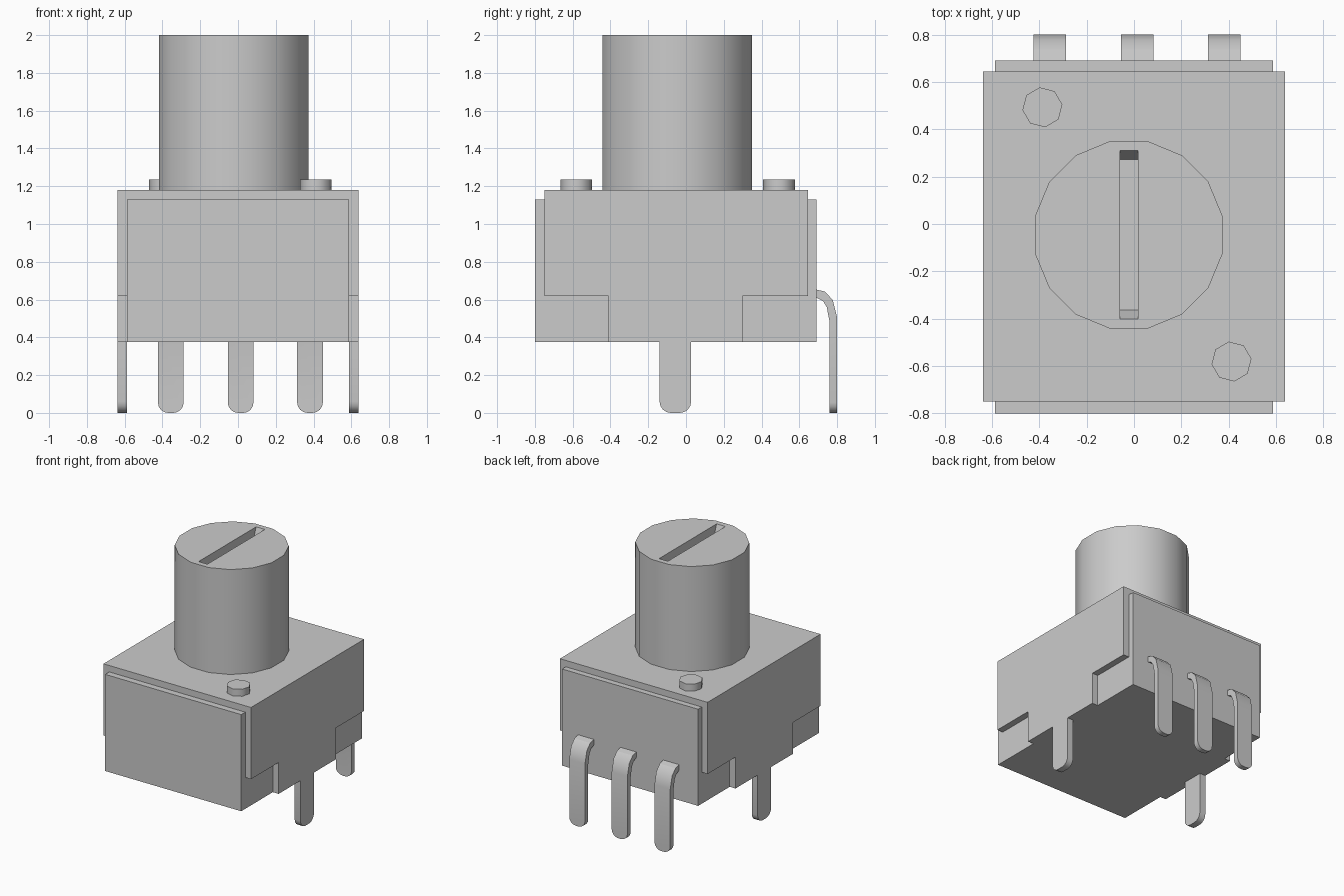
import bpy, bmesh, math
from mathutils import Matrix, Vector

if "Cube" in bpy.data.objects:
    bpy.data.objects.remove(bpy.data.objects["Cube"], do_unlink=True)

grey = bpy.data.materials.new("plain grey")
grey.use_nodes = True
GREY = (0.6, 0.6, 0.6, 1)
grey.diffuse_color = GREY
grey.node_tree.nodes["Principled BSDF"].inputs["Base Color"].default_value = GREY


def finish(name, bm):
    bmesh.ops.recalc_face_normals(bm, faces=bm.faces)
    mesh = bpy.data.meshes.new(name)
    bm.to_mesh(mesh)
    bm.free()
    mesh.materials.append(grey)
    ob = bpy.data.objects.new(name, mesh)
    bpy.context.collection.objects.link(ob)
    return ob


def prism(name, axis, profile, lo, hi, tip_radius=0):
    """Extrude a profile along x or y; tip_radius rounds the edges on the ground."""
    def place(a, b, t):
        return (t, a, b) if axis == "x" else (a, t, b)
    bm = bmesh.new()
    face = bm.faces.new([bm.verts.new(place(a, b, lo)) for a, b in profile])
    new = bmesh.ops.extrude_face_region(bm, geom=[face])["geom"]
    bmesh.ops.translate(bm, vec=place(0, 0, hi - lo),
                        verts=[v for v in new if isinstance(v, bmesh.types.BMVert)])
    if tip_radius:
        # round the corners across the width of a pin
        along = Vector((1, 0, 0)) if name.startswith("cover") else Vector((0, 1, 0))
        tips = [e for e in bm.edges
                if all(v.co.z < 0.001 for v in e.verts)
                and abs((e.verts[0].co - e.verts[1].co).normalized().dot(along)) > 0.9]
        bmesh.ops.bevel(bm, geom=tips, offset=tip_radius, segments=4,
                        profile=0.5, affect="EDGES")
    return finish(name, bm)


def box(name, x0, x1, y0, y1, z0, z1):
    return prism(name, "x", [(y0, z0), (y1, z0), (y1, z1), (y0, z1)], x0, x1)


def cylinder(name, x, y, z0, z1, radius, sides, turn):
    bm = bmesh.new()
    bmesh.ops.create_cone(
        bm, cap_ends=True, segments=sides, radius1=radius, radius2=radius, depth=z1 - z0,
        matrix=Matrix.Translation((x, y, (z0 + z1) / 2)) @ Matrix.Rotation(math.radians(turn), 4, "Z"))
    return finish(name, bm)


def combine(ob, tool, operation):
    """Apply a boolean and remove the tool object."""
    mod = ob.modifiers.new("combine", "BOOLEAN")
    mod.operation, mod.object, mod.solver = operation, tool, "EXACT"
    bpy.context.view_layer.objects.active = ob
    bpy.ops.object.modifier_apply(modifier=mod.name)
    bpy.data.objects.remove(tool, do_unlink=True)


def smooth(ob, degrees):
    bpy.ops.object.select_all(action="DESELECT")
    ob.select_set(True)
    bpy.context.view_layer.objects.active = ob
    bpy.ops.object.shade_smooth_by_angle(angle=math.radians(degrees))


BASE, TOP, IN, OUT = 0.375, 1.18, 0.588, 0.638

# Housing block
box("housing", -IN, IN, -0.80, 0.69, BASE, 1.13)

# Folded cover: top sheet and two side sheets, each with a tab and a mounting pin
side = [(-0.75, TOP), (-0.75, 0.62), (-0.41, 0.62), (-0.41, BASE), (-0.14, BASE), (-0.14, 0),
        (0.027, 0), (0.027, BASE), (0.30, BASE), (0.30, 0.62), (0.645, 0.62), (0.645, TOP)]
cover = box("cover", -OUT, OUT, -0.75, 0.645, 1.13, TOP)
for lo, hi in ((-OUT, -IN), (IN, OUT)):
    combine(cover, prism("cover_side", "x", side, lo, hi, 0.06), "UNION")
smooth(cover, 30)

# Turning shaft with a screwdriver slot
shaft = cylinder("shaft", -0.022, -0.046, TOP, 2.0, 0.404, 16, 11.25)
slot = [(-0.401, 2.001), (-0.363, 1.90), (0.272, 1.90), (0.31, 2.001)]
combine(shaft, prism("slot_cutter", "x", slot, -0.06, 0.016), "DIFFERENCE")
smooth(shaft, 30)

# Locating studs on the cover
for name, x, y in (("back_stud", -0.387, 0.493), ("front_stud", 0.412, -0.581)):
    smooth(cylinder(name, x, y, TOP, 1.235, 0.085, 8, 8), 50)

# Bent contact pins at the back
bend = [(0.69, 0.653), (0.735, 0.642), (0.777, 0.598), (0.80, 0.505), (0.80, 0),
        (0.76, 0), (0.76, 0.485), (0.745, 0.56), (0.725, 0.593), (0.69, 0.61)]
for name, x in (("right", -0.356), ("middle", 0.014), ("left", 0.381)):
    smooth(prism(name + "_contact_pin", "x", bend, x - 0.068, x + 0.068, 0.055), 30)
